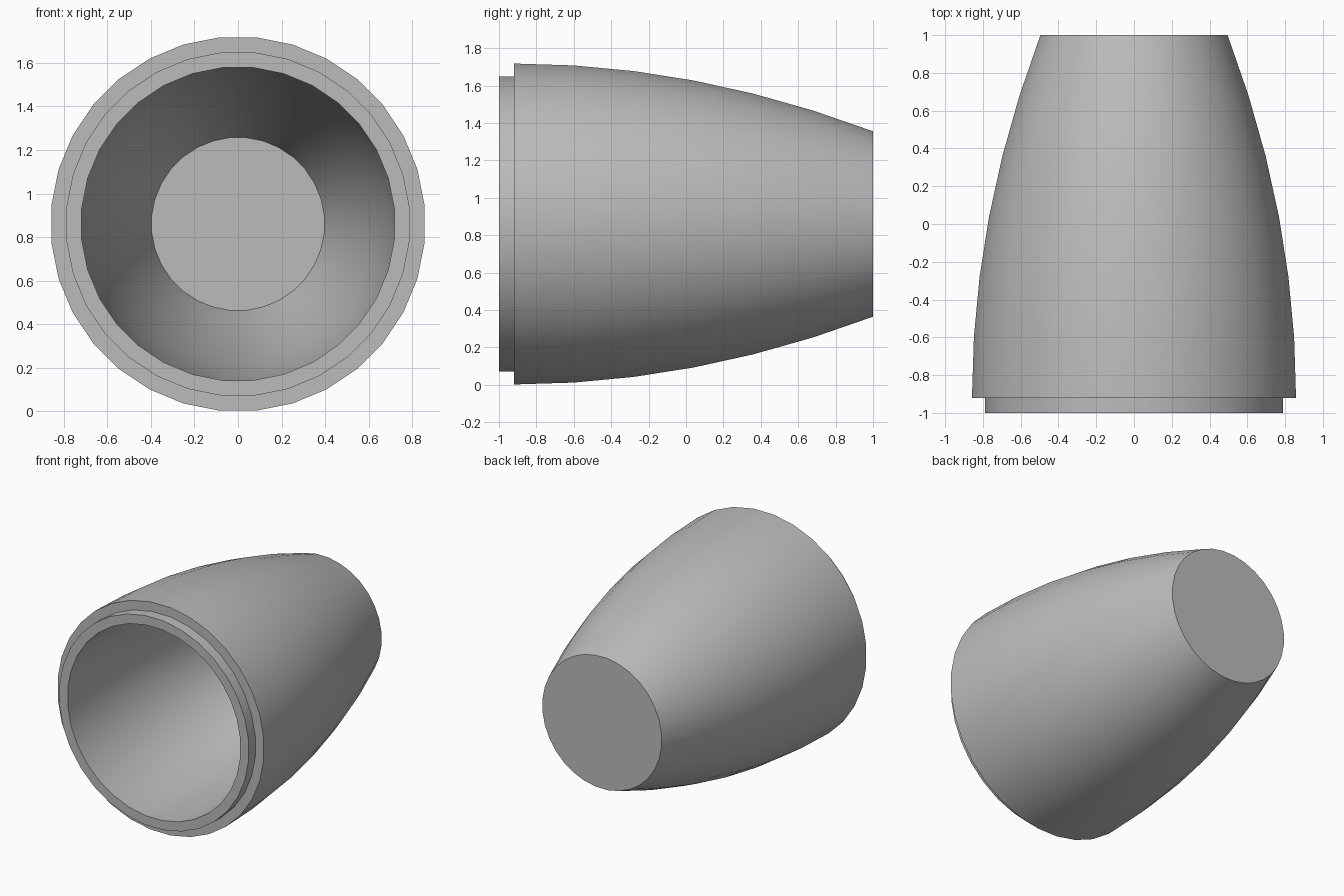
import bpy
import math

cube = bpy.data.objects.get("Cube")
if cube:
    bpy.data.objects.remove(cube, do_unlink=True)

SIDES = 32
CENTRE_Z = 0.86
WALL = 0.14
FRONT, STEP, BACK = -1.0, -0.92, 1.0
WIDE, DROP = 0.862, 0.364
RINGS = 6

grey = bpy.data.materials.new("plain grey")
grey.use_nodes = True
colour = (0.5, 0.5, 0.5, 1)
grey.diffuse_color = colour
grey.node_tree.nodes["Principled BSDF"].inputs["Base Color"].default_value = colour


def lathe(name, profile):
    """Spin (radius, y) points about the y axis and cap both ends that reach the axis."""
    verts, faces = [], []
    for r, y in profile:
        for i in range(SIDES):
            a = math.tau * (i + 0.5) / SIDES
            verts.append((r * math.cos(a), y, CENTRE_Z + r * math.sin(a)))
    for k in range(len(profile) - 1):
        for i in range(SIDES):
            j = (i + 1) % SIDES
            a, b = k * SIDES, (k + 1) * SIDES
            faces.append((a + i, b + i, b + j, a + j))
    last = (len(profile) - 1) * SIDES
    faces.append(tuple(range(SIDES)))
    faces.append(tuple(reversed(range(last, last + SIDES))))
    mesh = bpy.data.meshes.new(name)
    mesh.from_pydata(verts, [], faces)
    mesh.materials.append(grey)
    obj = bpy.data.objects.new(name, mesh)
    bpy.context.collection.objects.link(obj)
    return obj


# Bulging outer wall, and the same curve moved inwards by the wall thickness
outer, inner = [], []
for k in range(RINGS + 1):
    t = k / RINGS
    r, y = WIDE - DROP * t * t, STEP + (BACK - STEP) * t
    slope = 2 * DROP * t / (BACK - STEP)
    length = math.hypot(1, slope)
    outer.append((r, y))
    inner.append((r - WALL / length, y - WALL * slope / length))

# Move the inner end on to the floor, one wall thickness from the back
(r0, y0), (r1, y1) = inner[-2:]
floor_y = BACK - WALL
inner[-1] = (r1 + (r1 - r0) / (y1 - y0) * (floor_y - y1), floor_y)

# Closed back, outer wall, stepped lip, mouth, hollow and floor in one shell
lip = [(0.792, STEP), (0.792, FRONT), (inner[0][0], FRONT)]
shell = lathe("hollow_nozzle_shell", outer[::-1] + lip + inner)

bpy.ops.object.select_all(action='DESELECT')
shell.select_set(True)
bpy.context.view_layer.objects.active = shell
bpy.ops.object.mode_set(mode='EDIT')
bpy.ops.mesh.select_all(action='SELECT')
bpy.ops.mesh.normals_make_consistent(inside=False)
bpy.ops.object.mode_set(mode='OBJECT')
bpy.ops.object.shade_smooth_by_angle(angle=math.radians(30))
